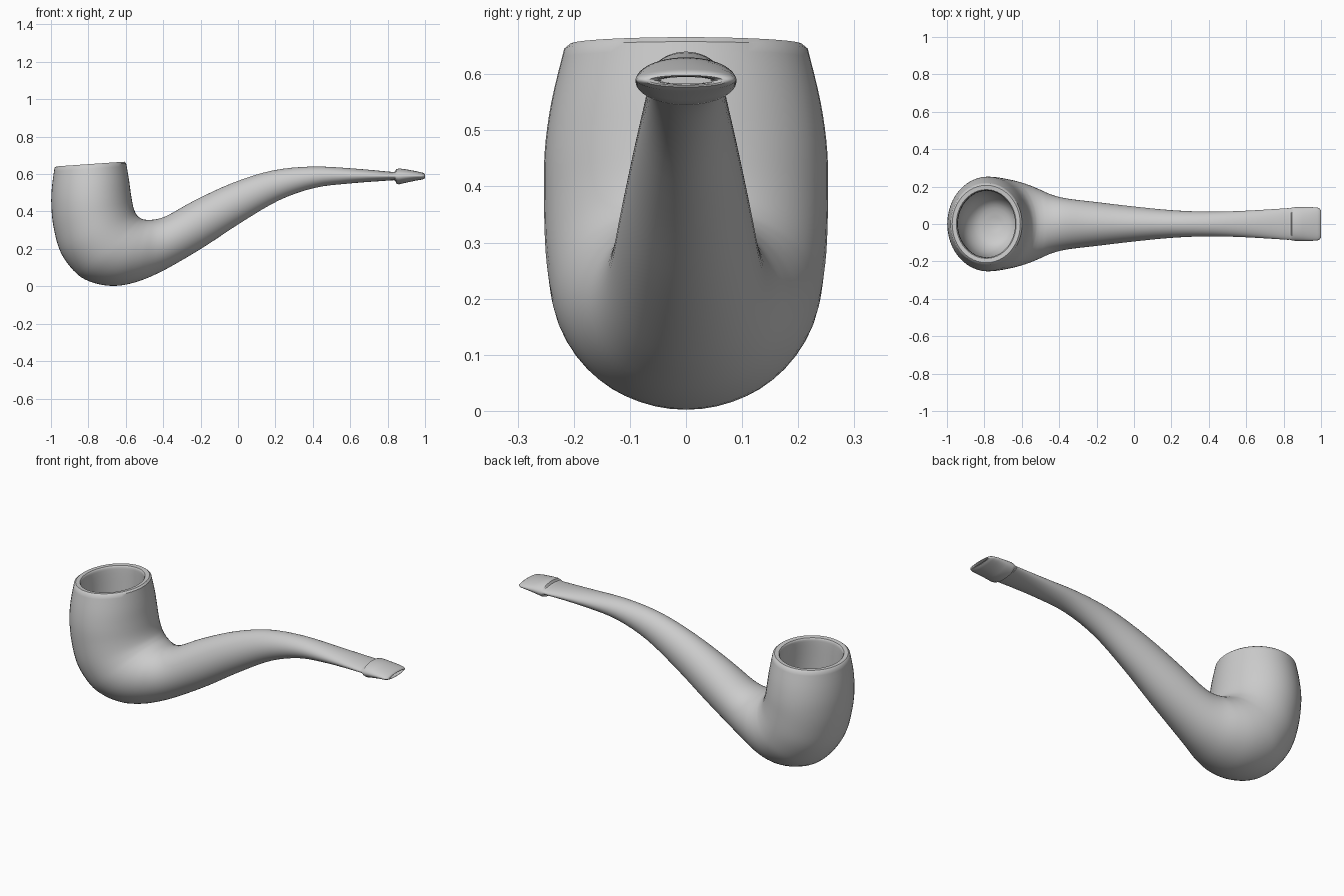
import bpy, bmesh, math
from mathutils import Vector

N = 48


def smooth(rows, steps=4):
    """Catmull-Rom interpolation through section rows."""
    out = []
    for i in range(len(rows) - 1):
        p = [Vector(rows[min(max(k, 0), len(rows) - 1)]) for k in (i - 1, i, i + 1, i + 2)]
        for s in range(steps):
            t = s / steps
            out.append(0.5 * (2 * p[1] + (p[2] - p[0]) * t
                              + (2 * p[0] - 5 * p[1] + 4 * p[2] - p[3]) * t * t
                              + (3 * p[1] - p[0] - 3 * p[2] + p[3]) * t ** 3))
    return out + [Vector(rows[-1])]


def loft(name, rows):
    """Elliptical sections: (outer x, outer z, inner x, inner z, half width)."""
    bm = bmesh.new()
    rings = []
    for ox, oz, ix, iz, w in rows:
        ring = []
        for k in range(N):
            a = 2 * math.pi * k / N
            c = math.cos(a) / 2
            ring.append(bm.verts.new(((ox + ix) / 2 + (ox - ix) * c, w * math.sin(a),
                                      (oz + iz) / 2 + (oz - iz) * c)))
        rings.append(ring)
    for r, q in zip(rings, rings[1:]):
        for k in range(N):
            j = (k + 1) % N
            bm.faces.new((r[k], r[j], q[j], q[k]))
    bm.faces.new(rings[0])
    bm.faces.new(rings[-1][::-1])
    bmesh.ops.recalc_face_normals(bm, faces=bm.faces[:])
    me = bpy.data.meshes.new(name)
    bm.to_mesh(me)
    bm.free()
    ob = bpy.data.objects.new(name, me)
    bpy.context.collection.objects.link(ob)
    bpy.ops.object.select_all(action='DESELECT')
    ob.select_set(True)
    bpy.context.view_layer.objects.active = ob
    bpy.ops.object.shade_smooth_by_angle(angle=math.radians(40))
    return ob


# chamber, from its floor up to the rim
bore = smooth([
    (-.765, .17, -.725, .17, .02),
    (-.85, .19, -.645, .20, .105),
    (-.91, .26, -.61, .275, .155),
    (-.935, .38, -.61, .40, .175),
    (-.942, .60, -.633, .62, .178),
    (-.945, .635, -.635, .655, .18),
])
# rounded rim
rim = [(-.95, .641, -.63, .662, .184), (-.972, .641, -.608, .666, .207)]
# bowl outside, turning around the inner corner into the stem
body = smooth([
    (-.981, .633, -.598, .658, .217),
    (-.995, .53, -.583, .57, .24),
    (-.998, .43, -.572, .49, .252),
    (-.985, .31, -.56, .425, .253),
    (-.945, .175, -.545, .387, .25),
    (-.86, .065, -.527, .368, .241),
    (-.77, .018, -.512, .36, .23),
    (-.66, .002, -.495, .356, .212),
    (-.55, .021, -.472, .355, .187),
    (-.44, .064, -.43, .36, .155),
    (-.33, .122, -.37, .382, .135),
    (-.17, .218, -.23, .46, .117),
    (.02, .343, -.03, .552, .094),
    (.22, .46, .18, .618, .074),
    (.41, .526, .39, .64, .066),
    (.60, .55, .60, .631, .071),
    (.83, .567, .83, .611, .085),
])
loft("pipe_bowl_and_stem", bore + rim + body)

# mouthpiece: raised collar, taper, rounded lip and slot
loft("mouthpiece", [
    (.82, .568, .82, .610, .08),
    (.84, .566, .84, .613, .086),
    (.846, .549, .846, .626, .088),
    (.86, .545, .86, .630, .09),
    (.90, .554, .90, .625, .09),
    (.95, .565, .95, .616, .09),
    (.98, .570, .98, .609, .088),
    (.992, .573, .992, .606, .083),
    (.999, .577, .999, .601, .074),
    (1.0, .580, 1.0, .598, .066),
    (.996, .582, .996, .596, .056),
    (.985, .583, .985, .595, .05),
    (.90, .583, .90, .595, .045),
])
